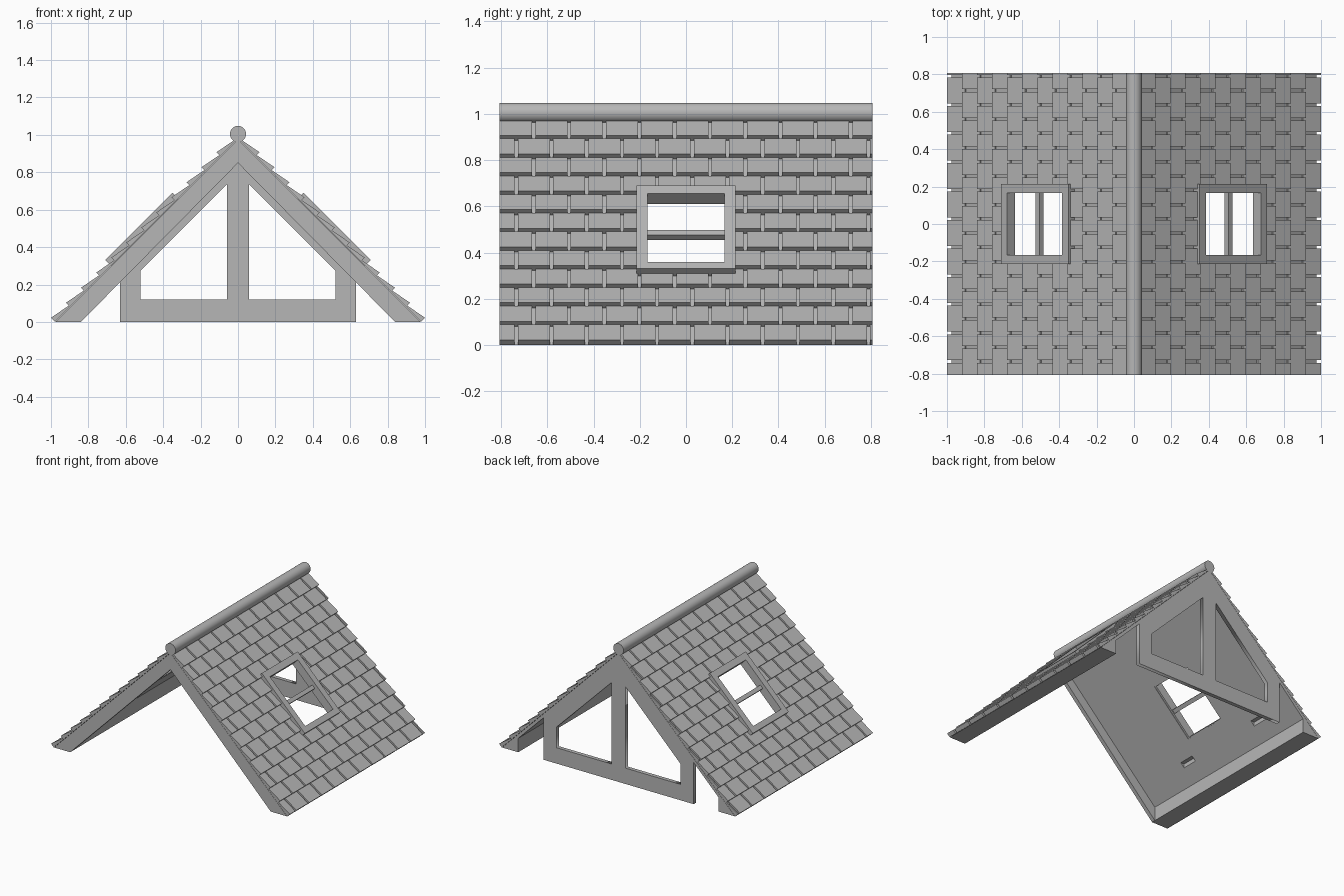
import bpy, bmesh, math

if "Cube" in bpy.data.objects:
    bpy.data.objects.remove(bpy.data.objects["Cube"])

HALF = 0.808                     # half length along the ridge
STONE = bpy.data.materials.new("grey_stone")
STONE.diffuse_color = (0.47, 0.47, 0.47, 1)
STONE.use_nodes = True
STONE.node_tree.nodes["Principled BSDF"].inputs["Base Color"].default_value = STONE.diffuse_color


def finish(name, bm):
    bmesh.ops.recalc_face_normals(bm, faces=bm.faces)
    me = bpy.data.meshes.new(name)
    bm.to_mesh(me)
    bm.free()
    me.materials.append(STONE)
    ob = bpy.data.objects.new(name, me)
    bpy.context.collection.objects.link(ob)
    return ob


def prism(bm, pts, y0, y1):
    """Extrude an x,z outline from y0 to y1."""
    a = [bm.verts.new((x, y0, z)) for x, z in pts]
    b = [bm.verts.new((x, y1, z)) for x, z in pts]
    n = len(pts)
    bm.faces.new(a)
    bm.faces.new(b[::-1])
    for i in range(n):
        j = (i + 1) % n
        bm.faces.new((a[i], b[i], b[j], a[j]))


def slope_box(bm, side, a0, a1, s0, s1, y0, y1):
    """Box aligned to the roof slope: a = x - z runs down it, s = x + z out of it."""
    pts = [(side * (a + s) / 2, (s - a) / 2)
           for a, s in ((a0, s0), (a1, s0), (a1, s1), (a0, s1))]
    prism(bm, pts, y0, y1)


def both(half):
    """Complete a half outline that starts and ends on the centre line."""
    return half + [(-x, z) for x, z in reversed(half) if x > 0]


# Roof panel with deep eaves
bm = bmesh.new()
outer = [(0, 0.976), (0.976, 0), (0.84, 0), (0.84, 0.105), (0, 0.945)]
prism(bm, both(outer), -HALF, HALF)
panel = finish("roof_panel", bm)

# Cutter for skylights and the small pockets under the roof
bm = bmesh.new()
for side in (-1, 1):
    slope_box(bm, side, -0.28, 0.33, 0.85, 1.1, -0.18, 0.18)
    for y in (-0.295, 0.455):
        prism(bm, [(side * x, z) for x, z in
                   ((0.66, 0.188), (0.748, 0.188), (0.748, 0.227), (0.66, 0.227))],
              y - 0.06, y + 0.06)
cutter = finish("roof_cutter", bm)
cutter.hide_render = True
cutter.hide_set(True)
mod = panel.modifiers.new("openings", 'BOOLEAN')
mod.object = cutter
mod.operation = 'DIFFERENCE'
mod.solver = 'EXACT'

# Overlapping shingles, joints staggered row by row
ROWS, STEP, SLOT, PITCH = 12, 0.0805, 0.014, 0.1525
bm = bmesh.new()
for k in range(1, ROWS + 1):
    tz = 0.988 - STEP * k
    tx = 1.022 - tz
    sx, sz = tx - STEP - 0.015, tz + STEP - 0.015
    prof = [(sx, sz), (tx, tz), (tx - 0.015, tz - 0.015),
            (tx - 0.022, tz - 0.022), (sx - 0.007, sz - 0.007)]
    start = -0.659 if k % 2 else -0.735
    joints = [start + PITCH * i for i in range(12) if start + PITCH * i < HALF - 0.01]
    lows = [-HALF] + [j + SLOT / 2 for j in joints]
    highs = [j - SLOT / 2 for j in joints] + [HALF]
    for y0, y1 in zip(lows, highs):
        parts = [(y0, y1)]
        if 5 <= k <= 8:          # leave room for the skylight
            parts = [(y0, min(y1, -0.2)), (max(y0, 0.2), y1)]
        for p, q in parts:
            if q - p > 0.002:
                for side in (-1, 1):
                    prism(bm, [(side * x, z) for x, z in prof], p, q)
finish("shingles", bm)

# Skylight frames and cross bars
for side, label in ((-1, "left"), (1, "right")):
    bm = bmesh.new()
    slope_box(bm, side, -0.34, -0.27, 0.95, 1.04, -0.215, 0.215)
    slope_box(bm, side, 0.32, 0.38, 0.95, 1.04, -0.215, 0.215)
    for e in (-1, 1):
        y0, y1 = sorted((e * 0.167, e * 0.215))
        slope_box(bm, side, -0.27, 0.32, 0.95, 1.04, y0, y1)
    finish(label + "_skylight_frame", bm)
    bm = bmesh.new()
    slope_box(bm, side, 0.009, 0.051, 0.961, 1.003, -0.17, 0.17)
    finish(label + "_skylight_bar", bm)

# Front barge board under the panel
bm = bmesh.new()
prism(bm, both([(0, 0.95), (0.845, 0.105), (0.845, 0), (0.84, 0), (0, 0.85)]),
      -HALF, -HALF + 0.03)
finish("front_barge_board", bm)

# Back gable: outline with two window openings
cu = bpy.data.curves.new("back_gable", 'CURVE')
cu.dimensions = '2D'
cu.fill_mode = 'BOTH'
cu.extrude = 0.015
opening = [(0.06, 0.12), (0.52, 0.12), (0.52, 0.275), (0.06, 0.735)]
outline = [(-0.63, 0), (0.63, 0), (0.63, 0.32), (0, 0.95), (-0.63, 0.32)]
for pts in (outline, opening, [(-x, z) for x, z in opening]):
    sp = cu.splines.new('POLY')
    sp.points.add(len(pts) - 1)
    for p, (x, z) in zip(sp.points, pts):
        p.co = (x, z, 0, 1)
    sp.use_cyclic_u = True
cu.materials.append(STONE)
gable = bpy.data.objects.new("back_gable", cu)
gable.rotation_euler = (math.pi / 2, 0, 0)
gable.location = (0, HALF - 0.015, 0)
bpy.context.collection.objects.link(gable)

# Round ridge cap
bpy.ops.mesh.primitive_cylinder_add(vertices=40, radius=0.043, depth=2 * HALF,
                                    location=(0, 0, 1.005),
                                    rotation=(math.pi / 2, 0, 0))
ridge = bpy.context.object
ridge.name = "ridge_cap"
ridge.data.materials.append(STONE)
bpy.ops.object.shade_smooth_by_angle(angle=math.radians(30))
